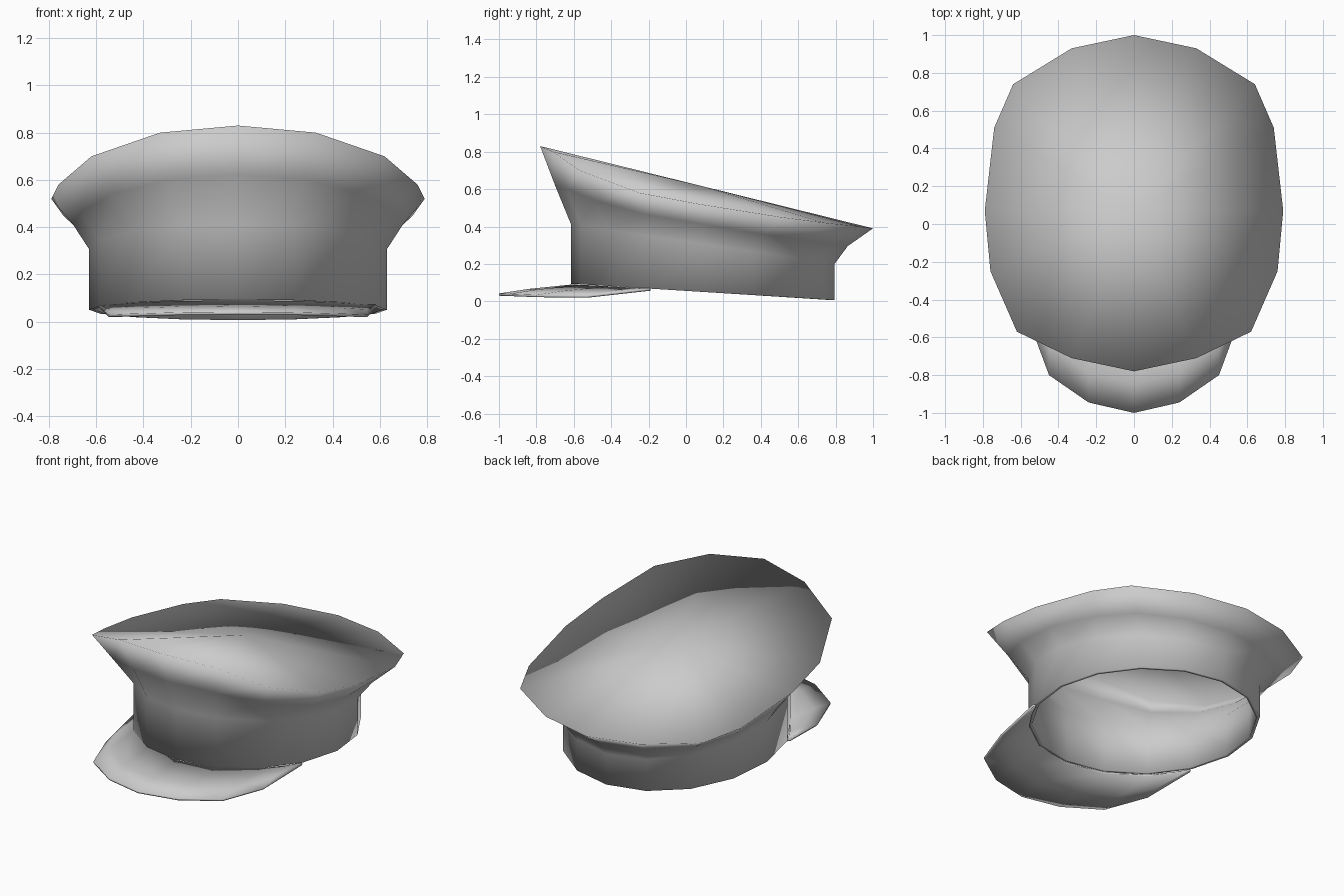
import bpy
import bmesh
from math import sin, cos, pi
from mathutils import Vector

if "Cube" in bpy.data.objects:
    bpy.data.objects.remove(bpy.data.objects["Cube"], do_unlink=True)

grey = bpy.data.materials.new("light grey cloth")
grey.use_nodes = True
COLOUR = (0.6, 0.6, 0.6, 1)
grey.diffuse_color = COLOUR
grey.node_tree.nodes["Principled BSDF"].inputs["Base Color"].default_value = COLOUR


def finish(bm, name, thickness):
    """Turn a bmesh into a smooth shell with a little thickness."""
    mesh = bpy.data.meshes.new(name)
    bm.to_mesh(mesh)
    bm.free()
    mesh.materials.append(grey)
    mesh.shade_smooth()
    obj = bpy.data.objects.new(name, mesh)
    bpy.context.collection.objects.link(obj)
    shell = obj.modifiers.new("thickness", "SOLIDIFY")
    shell.thickness = thickness
    shell.offset = -1


def mirrored(half):
    """Complete a half outline whose first point lies on the centre line."""
    return [Vector((-x, y, z)) for x, y, z in reversed(half[1:])] + [Vector(p) for p in half]


# Crown rim, from the back round the front to the back again
rim = mirrored([(0, -0.78, 0.83), (0.33, -0.71, 0.80), (0.62, -0.57, 0.70),
                (0.76, -0.25, 0.58), (0.79, 0.07, 0.52), (0.74, 0.51, 0.45),
                (0.64, 0.74, 0.42), (0.33, 0.93, 0.40), (0, 1.0, 0.39)])[1:]
n = len(rim)

# Elliptical band whose edges fall towards the back
band_top, band_bottom = [], []
for i in range(n):
    a = 2 * pi * (i - 7) / n
    x, y = 0.63 * sin(a), 0.09 - 0.705 * cos(a)
    band_top.append(Vector((x, y, 0.32 - 0.15 * y)))
    band_bottom.append(Vector((x, y, 0.056 - 0.062 * y)))

# Flare between rim and band, pulled in more towards the back
flare = []
for r, b in zip(rim, band_top):
    p = r.lerp(b, 0.56 + 0.1 * r.y)
    p.z = (r.z + b.z) / 2
    flare.append(p)

# Cap body: rings joined in turn, closed by a shallow crown
bm = bmesh.new()
rings = [[bm.verts.new(p) for p in ring] for ring in (rim, flare, band_top, band_bottom)]
apex = bm.verts.new((0, 0.07, 0.62))
for i in range(n):
    j = (i + 1) % n
    bm.faces.new((apex, rings[0][i], rings[0][j]))
    for upper, lower in zip(rings, rings[1:]):
        bm.faces.new((upper[j], upper[i], lower[i], lower[j]))
finish(bm, "cap_body", 0.02)

# Visor: a curved plate from the band to its outer edge
inner = mirrored([(0, -0.61, 0.09), (0.24, -0.555, 0.088), (0.445, -0.405, 0.08),
                  (0.53, -0.28, 0.073), (0.575, -0.19, 0.068)])
outer = mirrored([(0, -1.0, 0.042), (0.24, -0.945, 0.04), (0.45, -0.80, 0.034),
                  (0.55, -0.53, 0.03), (0.59, -0.2, 0.066)])
middle = [a.lerp(b, 0.6) + Vector((0, 0, 0.005)) for a, b in zip(inner, outer)]
bm = bmesh.new()
rows = [[bm.verts.new(p) for p in row] for row in (inner, middle, outer)]
for a, b in zip(rows, rows[1:]):
    for i in range(len(a) - 1):
        bm.faces.new((a[i], b[i], b[i + 1], a[i + 1]))
finish(bm, "visor", 0.012)
